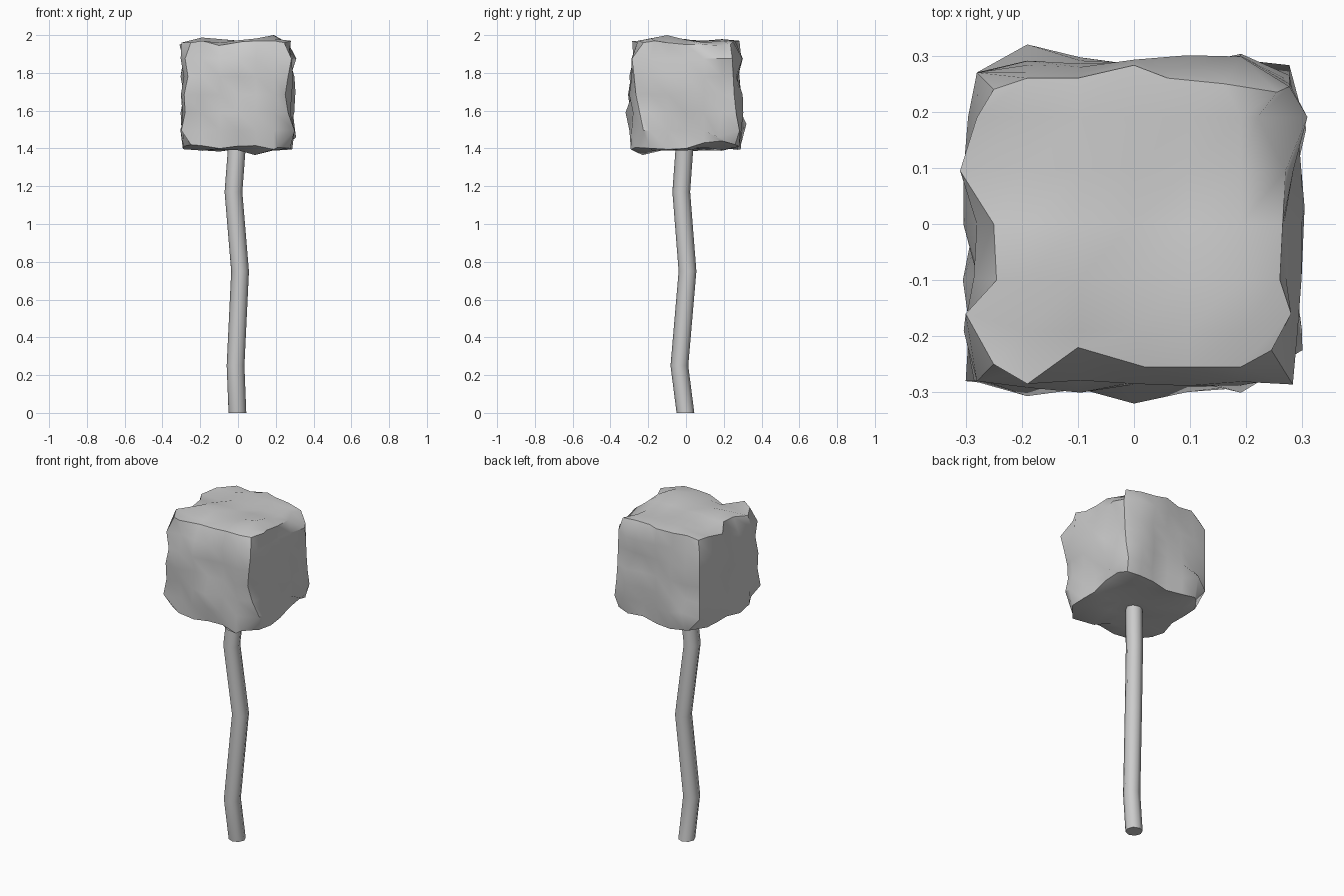
import bpy, bmesh, random
from math import radians
from mathutils import Vector, noise

if "Cube" in bpy.data.objects:
    bpy.data.objects.remove(bpy.data.objects["Cube"])

random.seed(4)
HALF, MID, N = 0.286, 1.685, 3


def smooth(obj, angle):
    bpy.ops.object.select_all(action='DESELECT')
    obj.select_set(True)
    bpy.context.view_layer.objects.active = obj
    bpy.ops.object.shade_smooth_by_angle(angle=radians(angle))


def finish(name, bm, angle):
    bmesh.ops.recalc_face_normals(bm, faces=bm.faces)
    mesh = bpy.data.meshes.new(name)
    bm.to_mesh(mesh)
    bm.free()
    obj = bpy.data.objects.new(name, mesh)
    bpy.context.collection.objects.link(obj)
    smooth(obj, angle)


# Trunk: eight-sided tube along a crooked path
path = [(-0.003, -0.003, 0), (-0.013, -0.035, 0.25), (0.011, 0.008, 0.75),
        (-0.024, -0.025, 1.17), (-0.005, -0.007, 1.42)]
bm = bmesh.new()
ring = bmesh.ops.create_circle(bm, segments=8, radius=0.047)['verts']
offsets = [v.co.copy() for v in ring]
for v in ring:
    v.co += Vector(path[0])
rings = [ring] + [[bm.verts.new(Vector(p) + o) for o in offsets] for p in path[1:]]
for a, b in zip(rings, rings[1:]):
    for i in range(8):
        j = (i + 1) % 8
        bm.faces.new((a[i], a[j], b[j], b[i]))
bm.faces.new(rings[0])
bm.faces.new(rings[-1])
finish("trunk", bm, 50)

# Top rim of the foliage, walked from the front left corner
rim = [(-.25, -.25, 1.96), (-.19, -.285, 1.97), (-.10, -.22, 1.945), (.02, -.255, 1.965),
       (.10, -.255, 1.97), (.19, -.255, 1.97), (.245, -.225, 1.96), (.28, -.16, 1.97),
       (.26, -.10, 1.96), (.265, 0, 1.95), (.27, .095, 1.95), (.22, .19, 1.945),
       (.255, .235, 1.95), (.16, .25, 1.965), (.06, .26, 1.97), (0, .283, 1.97),
       (-.10, .26, 1.96), (-.19, .26, 1.97), (-.25, .24, 1.95), (-.28, .19, 1.96),
       (-.31, .095, 1.95), (-.25, 0, 1.97), (-.245, -.10, 1.96), (-.30, -.16, 1.96)]
steps = range(-N, N)
keys = ([(i, -N, N) for i in steps] + [(N, i, N) for i in steps] +
        [(-i, N, N) for i in steps] + [(-N, -i, N) for i in steps])
fixed = dict(zip(keys, rim))

# Upright corner edges, bottom to top
left_x = (-.30, -.28, -.285, -.265, -.28)
right_x = (.30, .265, .25, .265, .283)
front_y = (-.225, -.245, -.265, -.275, -.286)
back_y = (.283, .265, .255, .25, .245)
for n in range(5):
    k = n - 2
    z = MID + HALF * k / N
    fixed[(-N, -N, k)] = (left_x[n], -.28, z)
    fixed[(N, -N, k)] = (right_x[n], front_y[n], z)
    fixed[(N, N, k)] = (.277, back_y[n], z)
    fixed[(-N, N, k)] = (-.28, .27, z)

# Bottom corners and the raised right-hand bottom rim
fixed.update({(-N, -N, -N): (-.25, -.26, 1.42), (N, -N, -N): (.21, -.27, 1.405),
              (N, N, -N): (.265, .26, 1.42), (-N, N, -N): (-.21, .275, 1.41),
              (N, 0, -N): (.28, .0, 1.40), (N, 1, -N): (.28, .095, 1.43),
              (N, 2, -N): (.275, .19, 1.44)})

# Bumps that stand out in the outline
fixed.update({(2, -1, N): (.19, -.10, 2.0), (0, -N, -1): (0, -.32, 1.59),
              (-2, N, -2): (-.19, .32, 1.53), (2, N, 0): (.19, .30, 1.685),
              (N, 2, -2): (.307, .17, 1.46), (N, 0, 0): (.304, .03, 1.70),
              (-N, -1, -2): (-.305, -.10, 1.50), (1, -2, -N): (.09, -.23, 1.365)})

# Foliage: subdivided cube with lumpy faces and ragged edges
bm = bmesh.new()
bmesh.ops.create_cube(bm, size=2 * HALF)
bmesh.ops.subdivide_edges(bm, edges=bm.edges[:], cuts=2 * N - 1, use_grid_fill=True)
for v in bm.verts:
    key = tuple(round(c / HALF * N) for c in v.co)
    axes = [a for a in range(3) if abs(key[a]) == N]
    if key in fixed:
        v.co = Vector(fixed[key])
        continue
    co = v.co.copy()
    for a in axes:
        sign = 1 if key[a] > 0 else -1
        if len(axes) == 1:
            d = noise.noise(co * 7 + Vector((a * 9, 3, sign * 5))) * 0.04
        else:
            d = random.uniform(-0.018, 0.008)
        v.co[a] += sign * d
    v.co.z += MID
finish("foliage", bm, 40)
